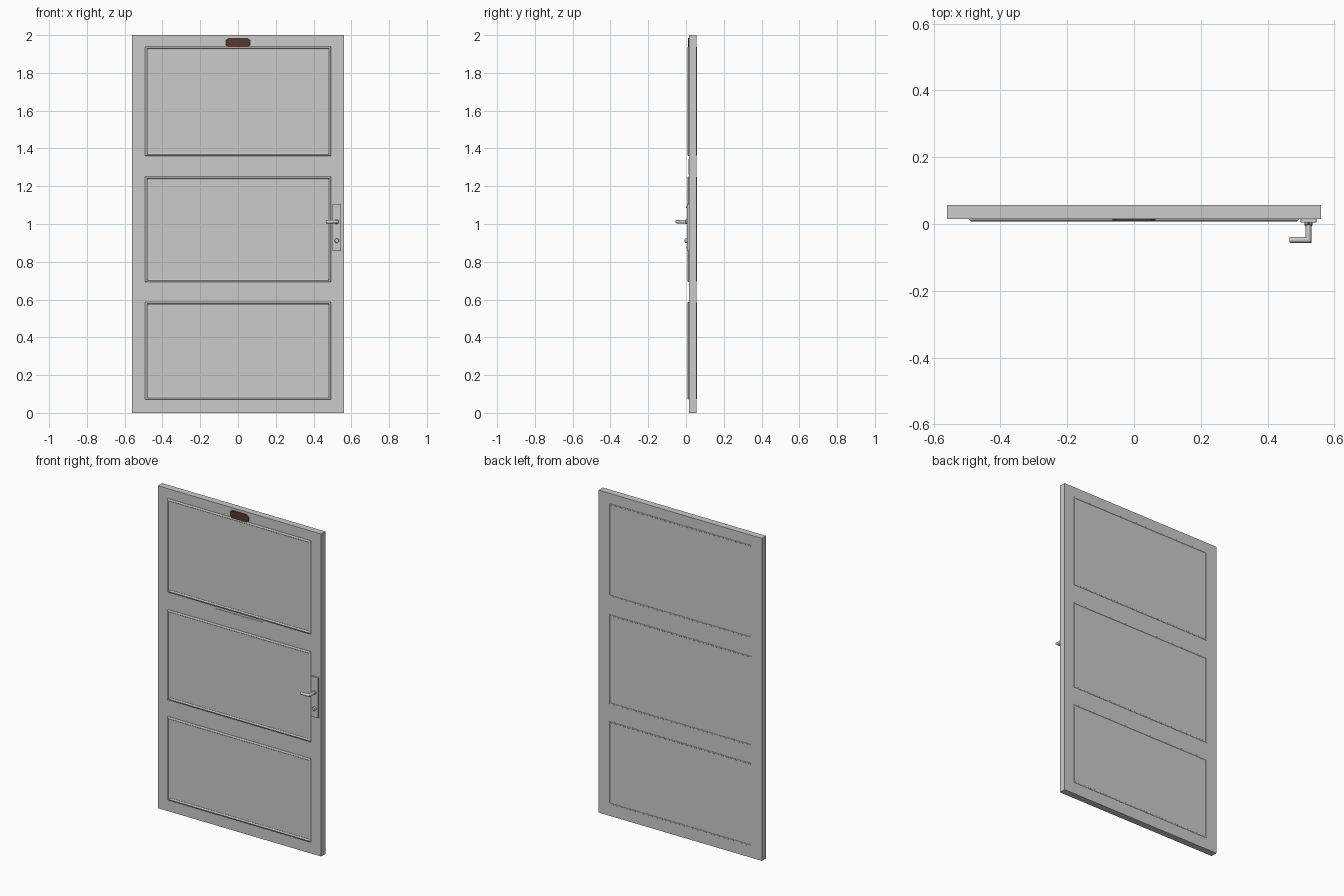
import bpy, bmesh, math
from mathutils import Vector

if "Cube" in bpy.data.objects:
    bpy.data.objects.remove(bpy.data.objects["Cube"])


def finish(name, bm, smooth=False, mat=None):
    bmesh.ops.recalc_face_normals(bm, faces=bm.faces)
    mesh = bpy.data.meshes.new(name)
    bm.to_mesh(mesh)
    bm.free()
    ob = bpy.data.objects.new(name, mesh)
    bpy.context.collection.objects.link(ob)
    if mat:
        mesh.materials.append(mat)
    if smooth:
        bpy.context.view_layer.objects.active = ob
        ob.select_set(True)
        bpy.ops.object.shade_smooth_by_angle(angle=math.radians(35))
        ob.select_set(False)
    return ob


def box(name, x, y, z, bevel=0):
    bm = bmesh.new()
    bmesh.ops.create_cube(bm, size=1)
    for v in bm.verts:
        v.co = [(a + b) / 2 + c * (b - a) for c, (a, b) in zip(v.co, (x, y, z))]
    ob = finish(name, bm)
    if bevel:
        m = ob.modifiers.new("bevel", 'BEVEL')
        m.width = bevel
        m.segments = 2
    return ob


def loft(bm, rings, closed=False):
    rings = [[bm.verts.new(p) for p in r] for r in rings]
    n = len(rings[0])
    pairs = list(zip(rings, rings[1:] + rings[:1])) if closed else list(zip(rings, rings[1:]))
    for a, b in pairs:
        for i in range(n):
            j = (i + 1) % n
            bm.faces.new((a[i], a[j], b[j], b[i]))
    if not closed:
        bm.faces.new(rings[0])
        bm.faces.new(rings[-1])


# rectangular moulding swept from an (inset, y) profile
def moulding(name, hx, z0, z1, profile):
    bm = bmesh.new()
    loft(bm, [[(-hx + d, y, z0 + d), (hx - d, y, z0 + d),
               (hx - d, y, z1 - d), (-hx + d, y, z1 - d)] for d, y in profile], True)
    return finish(name, bm)


# stepped round part, axis along y, from (radius, y) steps
def round_part(name, x, z, steps, n=20):
    bm = bmesh.new()
    loft(bm, [[(x + r * math.cos(2 * math.pi * k / n), y, z + r * math.sin(2 * math.pi * k / n))
               for k in range(n)] for r, y in steps])
    return finish(name, bm, True)


FRONT, BACK = 0.015, 0.0565

# door slab
box("door_slab", (-0.56, 0.56), (FRONT, BACK), (0, 2))

# panel mouldings on both faces
for label, z0, z1 in (("lower", 0.07, 0.588), ("middle", 0.692, 1.252), ("upper", 1.36, 1.94)):
    moulding(label + "_front_moulding", 0.492, z0, z1,
             [(0, 0.018), (0, 0.012), (0.004, 0.008), (0.009, 0.007), (0.013, 0.012), (0.016, 0.013), (0.016, 0.018)])
    moulding(label + "_back_moulding", 0.492, z0, z1,
             [(0, 0.054), (0.003, 0.0575), (0.009, 0.0575), (0.013, 0.054)])

# thin blank plate on the upper rail
box("rail_plate", (-0.16, 0.165), (0.0125, 0.016), (1.262, 1.345))

# brown number plate with shaped corners
brown = bpy.data.materials.new("brown")
brown.diffuse_color = (0.09, 0.04, 0.03, 1)
brown.use_nodes = True
brown.node_tree.nodes["Principled BSDF"].inputs["Base Color"].default_value = brown.diffuse_color
outline = [(0.052, 0.025), (0.056, 0.018), (0.065, 0.013)]
quarter = outline + [(x, -z) for x, z in reversed(outline)]
outline = quarter + [(-x, -z) for x, z in quarter]
bm = bmesh.new()
loft(bm, [[(x * s, y, 1.96 + z * s) for x, z in outline]
          for s, y in ((1, 0.017), (1, 0.012), (0.95, 0.010))])
finish("number_plate", bm, mat=brown)

# handle backplate, screws and lock cylinder
box("handle_backplate", (0.499, 0.546), (0.004, 0.016), (0.857, 1.107), 0.0015)
for label, z in (("upper", 1.09), ("lower", 0.876)):
    round_part(label + "_screw", 0.5225, z, [(0.005, 0.006), (0.005, 0.003), (0.003, 0.002)], 12)
round_part("lock_cylinder", 0.5225, 0.912, [(0.012, 0.006), (0.012, -0.003), (0.010, -0.006)])
box("lock_key_slot", (0.521, 0.524), (-0.009, 0), (0.905, 0.919))
round_part("handle_collar", 0.5225, 1.012, [(0.012, 0.006), (0.012, 0.0), (0.009, -0.003)])

# mitred L-shaped lever
bm = bmesh.new()
n, r = 16, 0.009
cx, cy, cz = 0.5225, -0.0475, 1.012
circle = [(r * math.cos(2 * math.pi * k / n), r * math.sin(2 * math.pi * k / n)) for k in range(n)]
loft(bm, [[(cx + u, 0.004, cz + w) for u, w in circle],
          [(cx + u, cy - u, cz + w) for u, w in circle],
          [(0.467, cy - u, cz + w) for u, w in circle],
          [(0.465, cy - u * 0.85, cz + w * 0.85) for u, w in circle]])
finish("handle_lever", bm, True)
